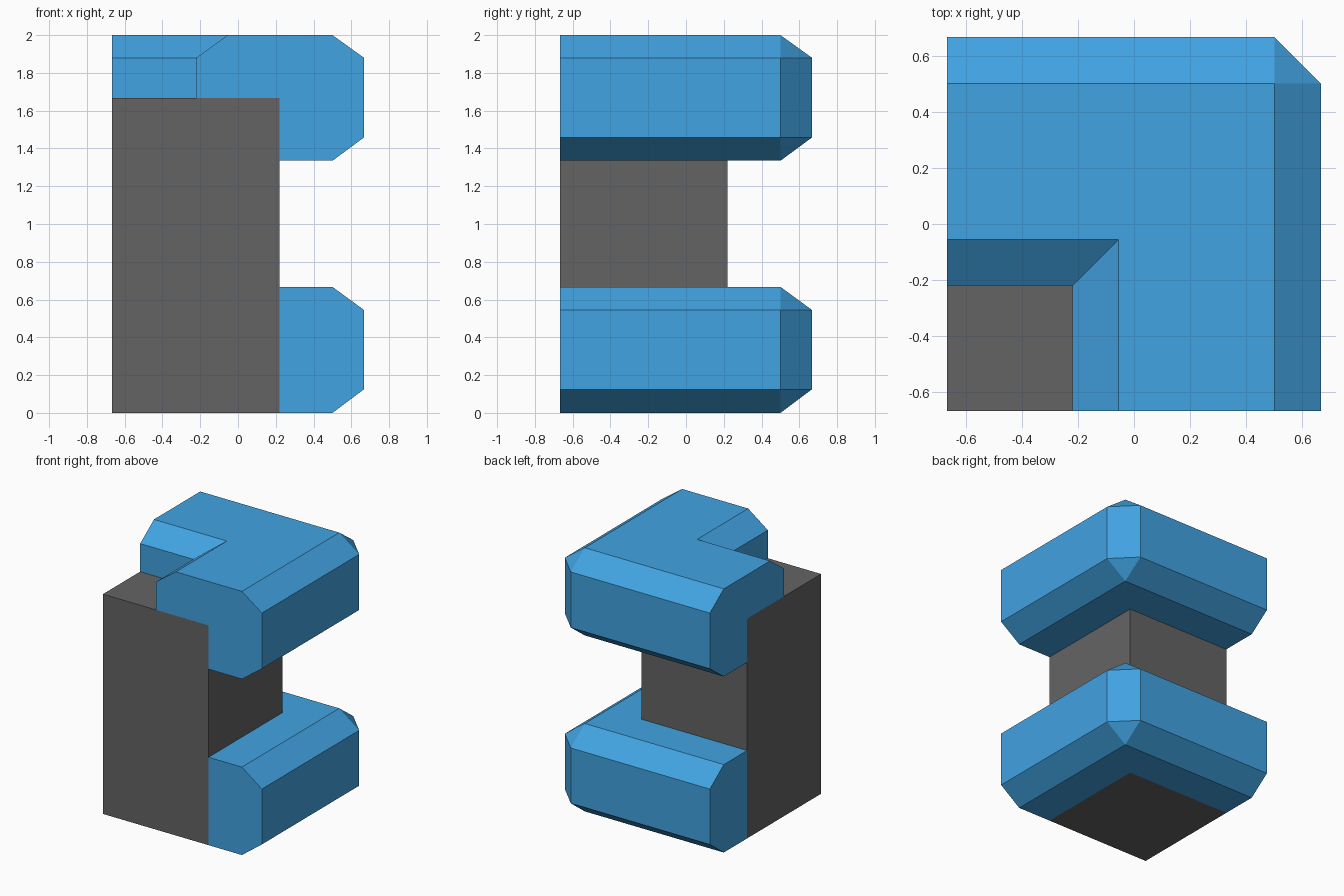
import bpy
import bmesh

cube = bpy.data.objects.get("Cube")
if cube:
    bpy.data.objects.remove(cube, do_unlink=True)

EDGE = 0.667    # outer limit of the footprint
BEVEL = 0.5     # where the outer bevel starts
POST = 0.22     # inner corner of the post
POST_TOP = 1.667


def material(name, color):
    mat = bpy.data.materials.new(name)
    mat.use_nodes = True
    mat.diffuse_color = color
    mat.node_tree.nodes["Principled BSDF"].inputs["Base Color"].default_value = color
    return mat


def finish(name, bm, mat):
    bmesh.ops.remove_doubles(bm, verts=bm.verts, dist=1e-4)
    bmesh.ops.recalc_face_normals(bm, faces=bm.faces)
    mesh = bpy.data.meshes.new(name)
    bm.to_mesh(mesh)
    bm.free()
    mesh.materials.append(mat)
    obj = bpy.data.objects.new(name, mesh)
    bpy.context.collection.objects.link(obj)
    return obj


def corner_rail(name, profile, mat):
    """Sweep an (offset, height) profile round the back left corner."""
    bm = bmesh.new()
    turn = [min(u, BEVEL) for u, z in profile]
    rings = [
        [bm.verts.new((u, -EDGE, z)) for u, z in profile],
        [bm.verts.new((u, t, z)) for (u, z), t in zip(profile, turn)],
        [bm.verts.new((t, u, z)) for (u, z), t in zip(profile, turn)],
        [bm.verts.new((-EDGE, u, z)) for u, z in profile],
    ]
    n = len(profile)
    for a, b in zip(rings, rings[1:]):
        for i in range(n):
            j = (i + 1) % n
            quad = []
            for v in (a[i], a[j], b[j], b[i]):
                if all((v.co - w.co).length > 1e-5 for w in quad):
                    quad.append(v)
            if len(quad) > 2:
                bm.faces.new(quad)
    bm.faces.new(rings[0])
    bm.faces.new(rings[-1])
    return finish(name, bm, mat)


blue = material("sky blue", (0.053, 0.366, 0.76, 1))
grey = material("dark grey", (0.127, 0.127, 0.127, 1))

# Square post
bm = bmesh.new()
bmesh.ops.create_cube(bm, size=1)
width = EDGE + POST
for v in bm.verts:
    v.co.x = v.co.x * width + (POST - EDGE) / 2
    v.co.y = v.co.y * width + (POST - EDGE) / 2
    v.co.z = (v.co.z + 0.5) * POST_TOP
finish("post", bm, grey)

# Lower rail wraps the foot of the post
lower = [(POST, 0), (BEVEL, 0), (EDGE, 0.125), (EDGE, 0.545),
         (BEVEL, 0.667), (POST, 0.667)]
corner_rail("lower_rail", lower, blue)

# Upper rail also caps part of the post top
upper = [(POST, 1.335), (BEVEL, 1.335), (EDGE, 1.458), (EDGE, 1.88),
         (BEVEL, 2), (-0.055, 2), (-POST, 1.88), (-POST, POST_TOP),
         (POST, POST_TOP)]
corner_rail("upper_rail", upper, blue)
